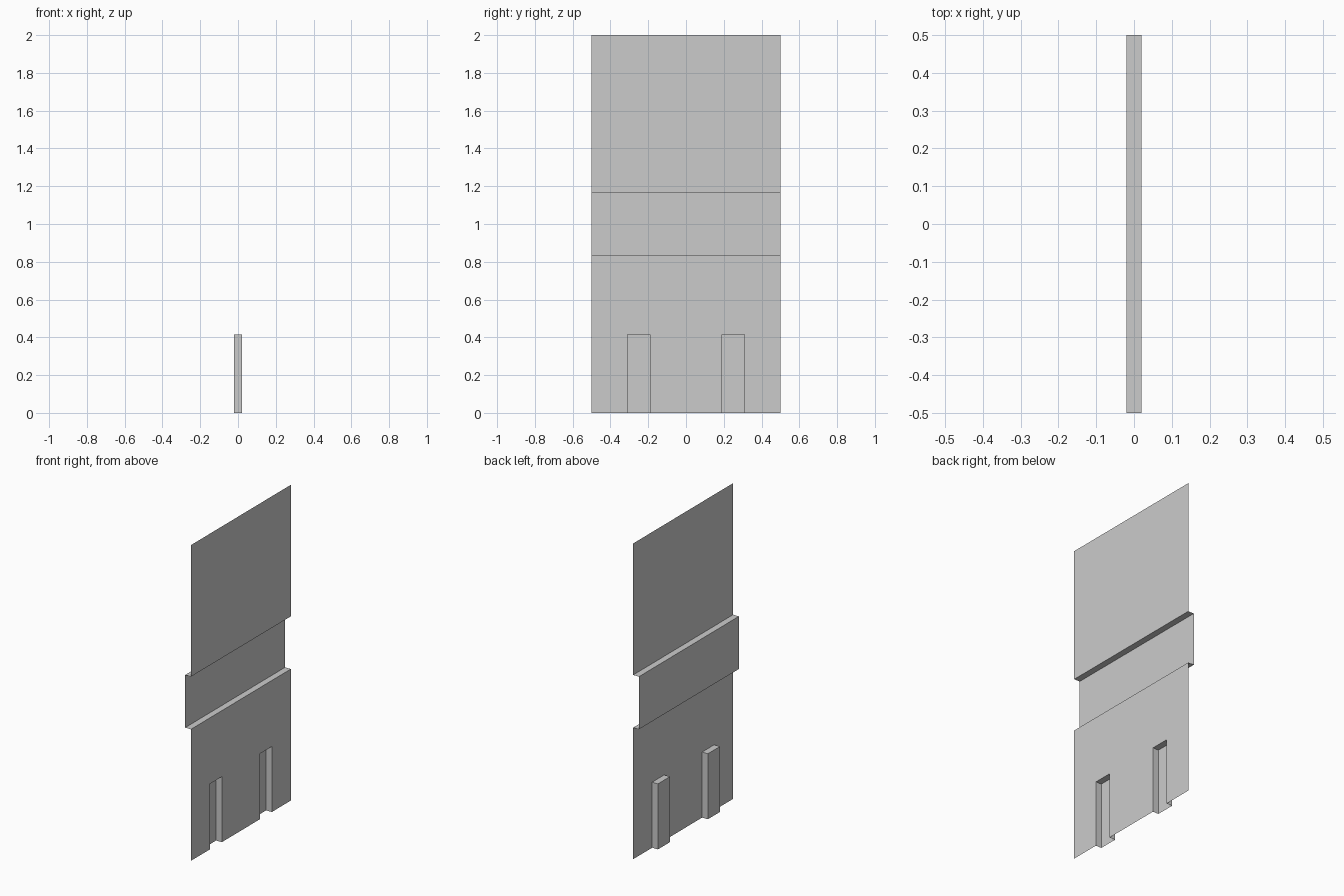
import bpy
import bmesh
import math

if "Cube" in bpy.data.objects:
    bpy.data.objects.remove(bpy.data.objects["Cube"])

FRONT, BACK = 0.02, -0.02                       # the two depths of the pressed sheet
Y = [-0.5, -0.31, -0.19, 0.19, 0.31, 0.5]
Z = [0.0, 0.415, 0.8333, 1.1667, 2.0]


def depth(col, row):
    """Middle band and the two foot slots are pressed back; the rest is flush."""
    band = row == 2
    slot = row == 0 and col in (1, 3)
    return BACK if band or slot else FRONT


bm = bmesh.new()


def quad(*points):
    bm.faces.new([bm.verts.new(p) for p in points])


for c in range(len(Y) - 1):
    for r in range(len(Z) - 1):
        x, (y0, y1), (z0, z1) = depth(c, r), Y[c:c + 2], Z[r:r + 2]
        # flat panel
        quad((x, y0, z0), (x, y1, z0), (x, y1, z1), (x, y0, z1))
        # upright step to the next column
        if c < len(Y) - 2 and depth(c + 1, r) != x:
            x2 = depth(c + 1, r)
            quad((x, y1, z0), (x2, y1, z0), (x2, y1, z1), (x, y1, z1))
        # level step to the next row
        if r < len(Z) - 2 and depth(c, r + 1) != x:
            x2 = depth(c, r + 1)
            quad((x, y0, z1), (x, y1, z1), (x2, y1, z1), (x2, y0, z1))

# weld the sheet and clear the flat seams
bmesh.ops.remove_doubles(bm, verts=bm.verts[:], dist=1e-4)
bmesh.ops.dissolve_limit(bm, angle_limit=math.radians(1), use_dissolve_boundaries=False,
                         verts=bm.verts[:], edges=bm.edges[:])

mesh = bpy.data.meshes.new("pressed_panel")
bm.to_mesh(mesh)
bm.free()
bpy.context.collection.objects.link(bpy.data.objects.new("pressed_panel", mesh))
